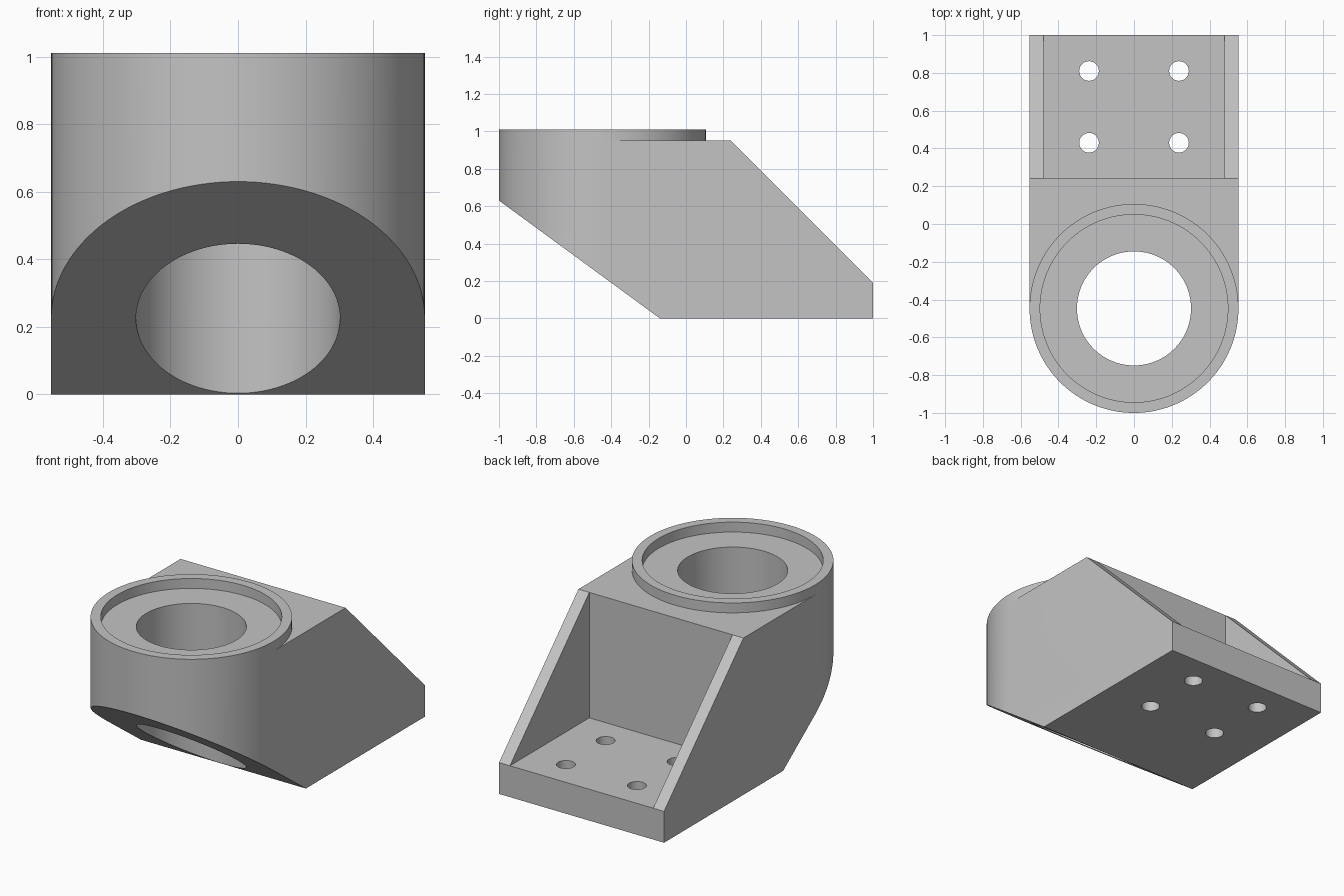
import bpy, bmesh, math
from mathutils import Vector

if "Cube" in bpy.data.objects:
    bpy.data.objects.remove(bpy.data.objects["Cube"], do_unlink=True)

R, CY = 0.553, -0.447        # boss radius and centre
DECK, TOP, BASE = 0.95, 1.01, 0.19
WALL_Y, POCKET_X = 0.24, 0.48

grey = bpy.data.materials.new("plain grey")
grey.use_nodes = True
colour = (0.55, 0.55, 0.55, 1)
grey.diffuse_color = colour
grey.node_tree.nodes["Principled BSDF"].inputs["Base Color"].default_value = colour


def arc(cx, cy, r, start, end, n):
    """Points on an arc, angles in degrees."""
    angles = [math.radians(start + (end - start) * i / n) for i in range(n + 1)]
    return [(cx + r * math.cos(a), cy + r * math.sin(a)) for a in angles]


def prism(name, outline, low, high, sideways=False):
    """Extrude an outline along z, or a y-z outline along x."""
    place = (lambda p: (low, p[0], p[1])) if sideways else (lambda p: (p[0], p[1], low))
    step = Vector((high - low, 0, 0)) if sideways else Vector((0, 0, high - low))
    bm = bmesh.new()
    face = bm.faces.new([bm.verts.new(place(p)) for p in outline])
    ext = bmesh.ops.extrude_face_region(bm, geom=[face])
    bmesh.ops.translate(bm, vec=step, verts=[v for v in ext["geom"] if isinstance(v, bmesh.types.BMVert)])
    bmesh.ops.recalc_face_normals(bm, faces=bm.faces)
    mesh = bpy.data.meshes.new(name)
    bm.to_mesh(mesh)
    bm.free()
    mesh.materials.append(grey)
    obj = bpy.data.objects.new(name, mesh)
    bpy.context.collection.objects.link(obj)
    return obj


def cylinder(name, x, y, r, low, high, n):
    return prism(name, arc(x, y, r, 0, 360, n)[:-1], low, high)


# Rounded body seen from above
body = prism("bracket_body", arc(0, CY, R, 180, 360, 64) + [(R, 1), (-R, 1)], 0, TOP)

cutters = [
    # Step that leaves the round collar standing above the deck
    prism("deck_cutter", arc(0, CY, R, 0, 180, 64)
          + [(-0.8, CY), (-0.8, 1.2), (0.8, 1.2), (0.8, CY)], DECK, 1.3),
    # Sloped rear
    prism("rear_slope_cutter", [(WALL_Y, DECK), (1.2, DECK - 1.2 + WALL_Y), (1.2, 1.3), (WALL_Y, 1.3)],
          -1, 1, True),
    # Sloped underside at the front
    prism("front_slope_cutter", [(-0.14, 0), (-1, 0.63), (-1.2, 0.7765), (-1.2, -0.3), (-0.14, -0.3)],
          -1, 1, True),
    # Pocket between the two side ribs
    prism("pocket_cutter", [(-POCKET_X, WALL_Y), (POCKET_X, WALL_Y), (POCKET_X, 1.2), (-POCKET_X, 1.2)],
          BASE, 1.3),
    # Collar recess and main bore
    cylinder("recess_cutter", 0, CY, 0.497, DECK, 1.3, 128),
    cylinder("bore_cutter", 0, CY, 0.302, -0.5, 1.3, 96),
]
# Four bolt holes
for x in (-0.238, 0.238):
    for y in (0.43, 0.81):
        cutters.append(cylinder("bolt_hole_cutter", x, y, 0.052, -0.2, 0.5, 32))

for obj in bpy.context.selected_objects:
    obj.select_set(False)
bpy.context.view_layer.objects.active = body
body.select_set(True)
for cutter in cutters:
    cutter.hide_render = True
    mod = body.modifiers.new(cutter.name, "BOOLEAN")
    mod.operation = "DIFFERENCE"
    mod.solver = "EXACT"
    mod.object = cutter
    bpy.ops.object.modifier_apply(modifier=mod.name)
    bpy.data.objects.remove(cutter, do_unlink=True)

bpy.ops.object.shade_smooth_by_angle(angle=math.radians(25))
